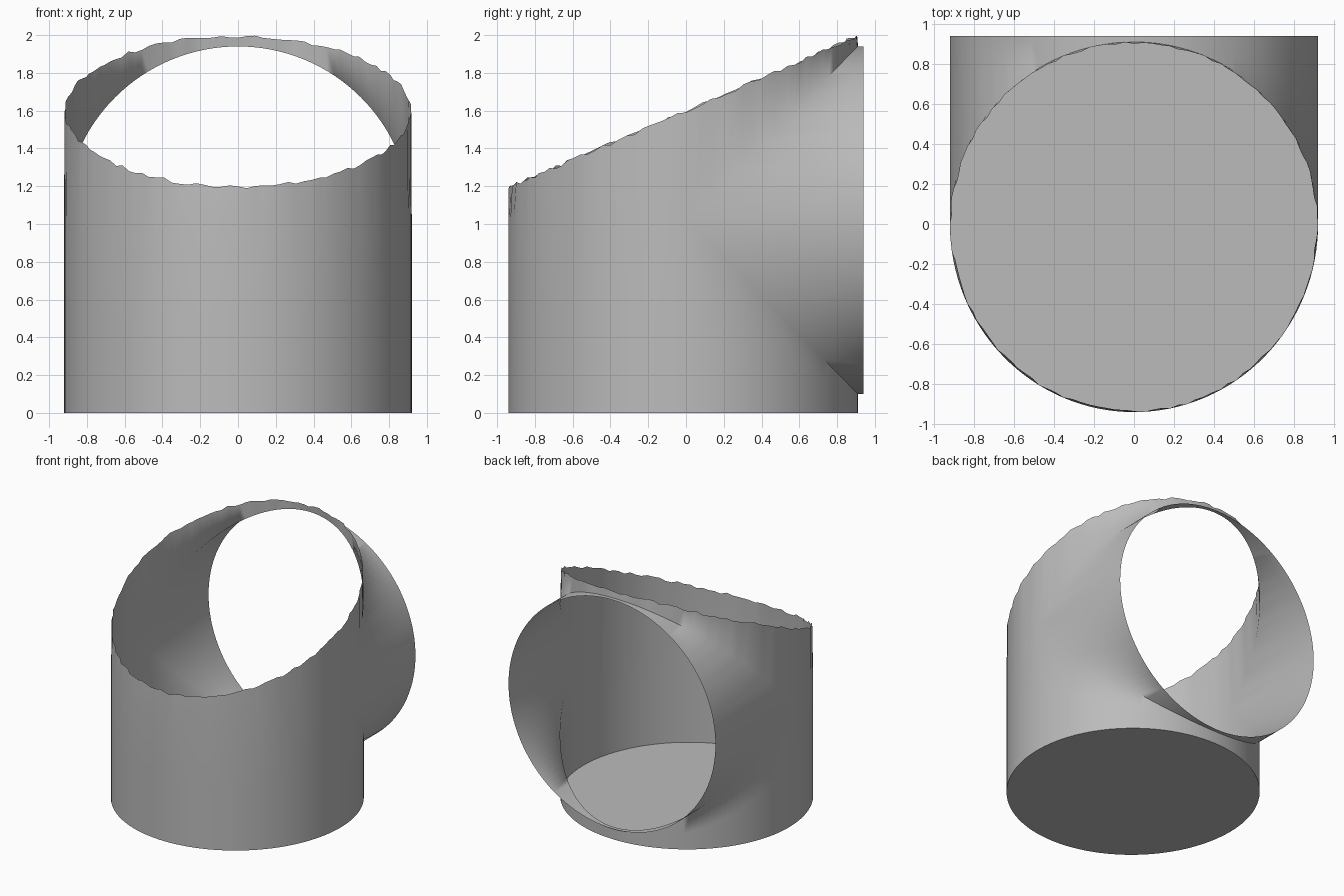
import bpy, bmesh, math, random

random.seed(4)
cube = bpy.data.objects.get("Cube")
if cube:
    bpy.data.objects.remove(cube, do_unlink=True)

RADIUS, FRONT, BACK = 0.92, 0.94, 0.91   # half width, front depth, back depth
PIPE_Z, PIPE_END = 1.02, 0.94            # axis height and open end of the pipe
STEPS = 64

grey = bpy.data.materials.new("plain grey")
grey.use_nodes = True
grey.diffuse_color = (0.5, 0.5, 0.5, 1)
grey.node_tree.nodes["Principled BSDF"].inputs["Base Color"].default_value = (0.5, 0.5, 0.5, 1)


def plan(a):
    """Point of the round wall seen from above."""
    s = math.sin(a)
    return RADIUS * math.cos(a), s * (BACK if s > 0 else FRONT)


def rim(a):
    """Slanted, slightly ragged upper edge."""
    x, y = plan(a)
    lift = 0.435 if y > 0 else 0.425
    k = 1 - random.uniform(0, 0.012)
    z = 1.6 + lift * y + random.uniform(-0.012, 0.008)
    return x * k, y * k, min(z, 2.0)


def strip(bm, lower, upper, rows):
    """Skin a band between two point rows of equal length."""
    grid = []
    for p, q in zip(lower, upper):
        grid.append([bm.verts.new([u + (v - u) * i / rows for u, v in zip(p, q)])
                     for i in range(rows + 1)])
    for c, d in zip(grid, grid[1:]):
        for i in range(rows):
            bm.faces.new((c[i], d[i], d[i + 1], c[i + 1]))


def finish(name, bm):
    mesh = bpy.data.meshes.new(name)
    bm.to_mesh(mesh)
    bm.free()
    mesh.materials.append(grey)
    ob = bpy.data.objects.new(name, mesh)
    bpy.context.collection.objects.link(ob)
    return ob


back = [math.pi * i / STEPS for i in range(STEPS + 1)]
front = [math.pi + a for a in back]
rims = [rim(a) for a in back + front[1:-1]]
rims.append(rims[0])


def joint(a, side):
    """Seam where the pipe meets the upright wall, above or below its axis."""
    return (*plan(a), PIPE_Z + side * RADIUS * math.sin(a))


def mouth(a, side):
    x, y, z = joint(a, side)
    return x, PIPE_END, z


# Upright wall and back pipe, welded into one open shell
bm = bmesh.new()
floor_back = [(*plan(a), 0) for a in back]
floor_front = [(*plan(a), 0) for a in front]
axis_front = [(*plan(a), PIPE_Z) for a in front]
strip(bm, floor_front, axis_front, 2)
strip(bm, axis_front, rims[STEPS:], 1)
strip(bm, floor_back, [joint(a, -1) for a in back], 2)
strip(bm, [joint(a, 1) for a in back], rims[:STEPS + 1], 1)
for side in (-1, 1):
    strip(bm, [joint(a, side) for a in back], [mouth(a, side) for a in back], 1)
bmesh.ops.remove_doubles(bm, verts=bm.verts, dist=0.0005)
bmesh.ops.dissolve_degenerate(bm, edges=bm.edges, dist=0.0005)
bmesh.ops.recalc_face_normals(bm, faces=bm.faces)
shell = finish("shell", bm)
bpy.ops.object.select_all(action="DESELECT")
shell.select_set(True)
bpy.context.view_layer.objects.active = shell
bpy.ops.object.shade_smooth_by_angle(angle=math.radians(70))

# Flat floor disc
bm = bmesh.new()
bm.faces.new([bm.verts.new(p) for p in floor_back + floor_front[1:-1]])
finish("floor", bm)
